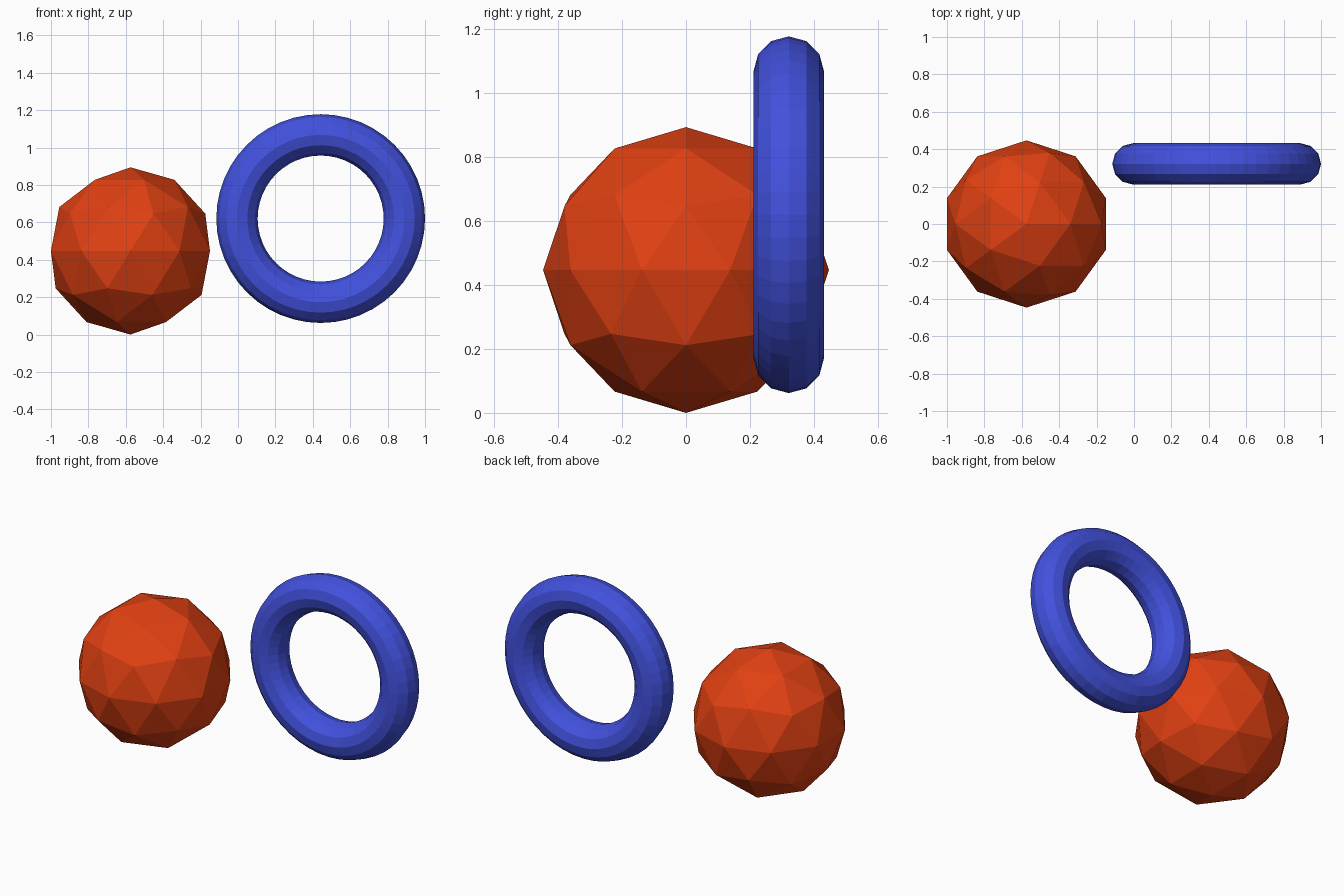
import bpy, math

if "Cube" in bpy.data.objects:
    bpy.data.objects.remove(bpy.data.objects["Cube"])


def material(name, rgb):
    m = bpy.data.materials.new(name)
    m.diffuse_color = (*rgb, 1.0)
    m.use_nodes = True
    m.node_tree.nodes["Principled BSDF"].inputs["Base Color"].default_value = m.diffuse_color
    return m


def finish(name, mat):
    ob = bpy.context.object
    ob.name = name
    ob.data.materials.append(mat)
    bpy.ops.object.shade_flat()


# Faceted ball resting on the ground
bpy.ops.mesh.primitive_ico_sphere_add(subdivisions=2, radius=0.447,
                                      location=(-0.575, 0, 0.447))
finish("faceted_ball", material("orange red", (0.75, 0.052, 0.006)))

# Upright ring, its hole facing the front
bpy.ops.mesh.primitive_torus_add(major_segments=48, minor_segments=12,
                                 major_radius=0.4475, minor_radius=0.1105,
                                 location=(0.442, 0.3215, 0.62),
                                 rotation=(math.pi / 2, 0, 0))
finish("ring", material("royal blue", (0.054, 0.083, 0.73)))
